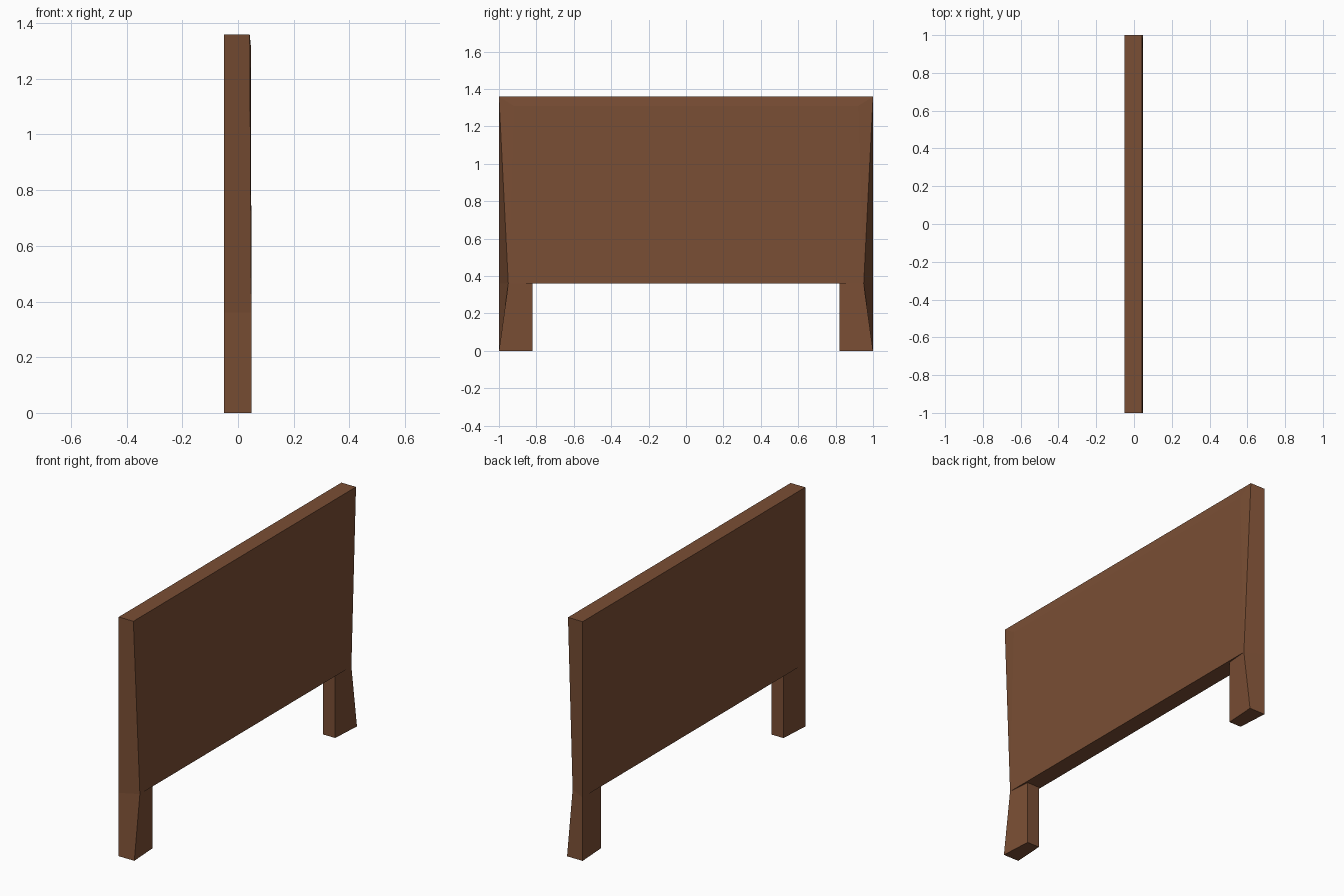
import bpy
import bmesh

if "Cube" in bpy.data.objects:
    bpy.data.objects.remove(bpy.data.objects["Cube"])

TOP, MID = 1.36, 0.36       # panel top, leg top
BACK, FRONT = -0.05, 0.048  # panel thickness

wood = bpy.data.materials.new("brown_wood")
wood.diffuse_color = (0.195, 0.077, 0.035, 1)
wood.use_nodes = True
wood.node_tree.nodes["Principled BSDF"].inputs["Base Color"].default_value = wood.diffuse_color


def build(name, verts, faces):
    bm = bmesh.new()
    vs = [bm.verts.new(v) for v in verts]
    for f in faces:
        bm.faces.new([vs[i] for i in f])
    bmesh.ops.recalc_face_normals(bm, faces=bm.faces)
    me = bpy.data.meshes.new(name)
    bm.to_mesh(me)
    bm.free()
    me.materials.append(wood)
    ob = bpy.data.objects.new(name, me)
    bpy.context.collection.objects.link(ob)
    return ob


# Headboard panel: straight back, front pinched at the bottom, slight bevel under the top edge
build("headboard_panel", [
    (BACK, -1, MID), (BACK, 1, MID), (BACK, 1, TOP), (BACK, -1, TOP),
    (FRONT, -0.95, MID), (FRONT, 0.95, MID), (0.042, 1, TOP), (0.042, -1, TOP),
    (0.047, 0.92, 1.31), (0.047, -0.92, 1.31),
], [
    (0, 1, 2, 3), (0, 1, 5, 4), (2, 3, 7, 6),
    (1, 2, 6, 5), (0, 3, 7, 4),
    (4, 5, 8, 9), (9, 8, 6, 7), (5, 6, 8), (4, 9, 7),
])

# Legs: full thickness outside, thinner on the inner side
for side, name in ((-1, "left_leg"), (1, "right_leg")):
    ring = [(BACK, 1, 1), (FRONT, 1, 0.95), (0.037, 0.82, 0.82), (-0.039, 0.82, 0.82)]
    verts = [(x, side * y, 0) for x, y, _ in ring] + [(x, side * y, MID) for x, _, y in ring]
    build(name, verts, [(0, 1, 2, 3), (4, 5, 6, 7)] +
          [(i, (i + 1) % 4, (i + 1) % 4 + 4, i + 4) for i in range(4)])
